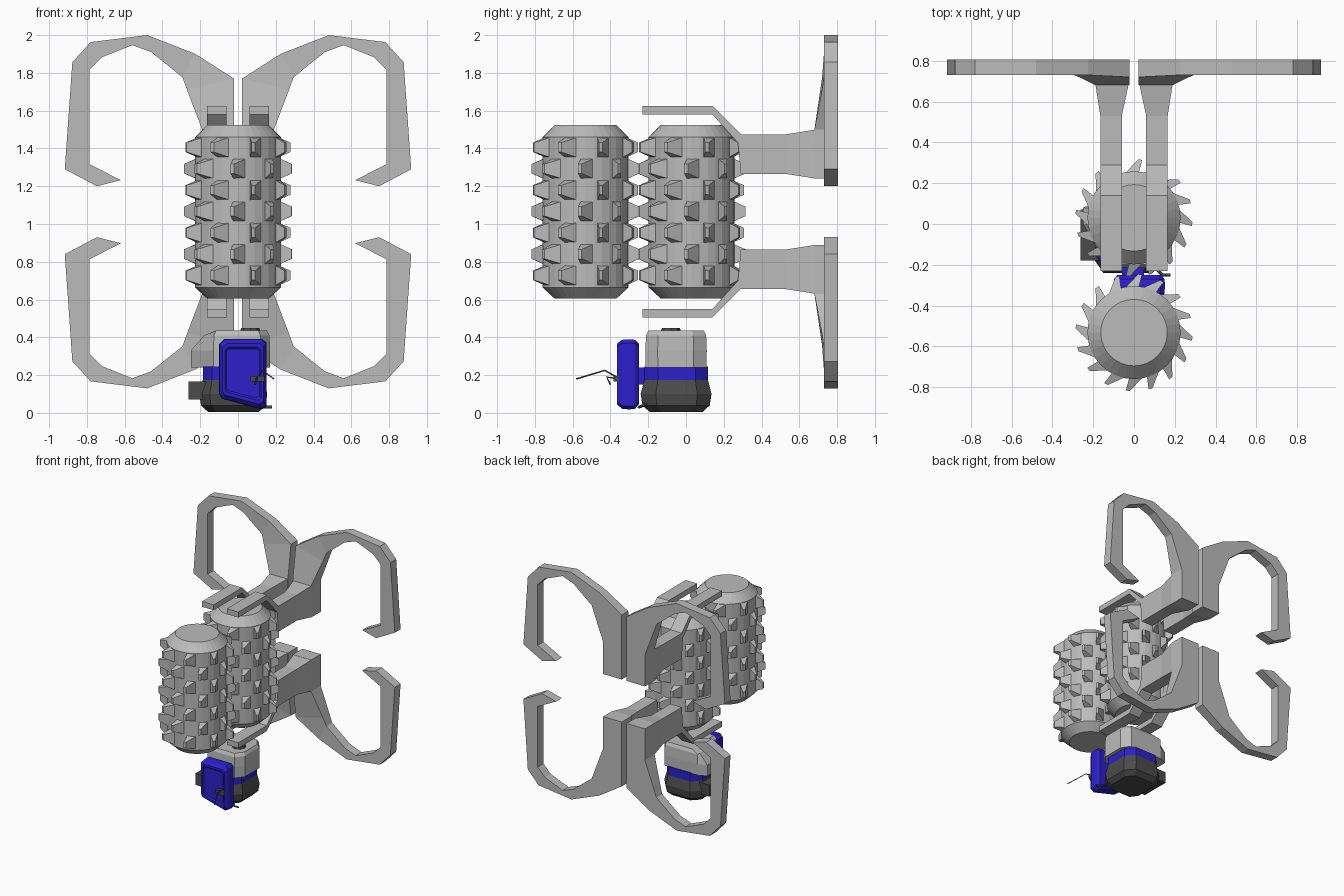
import bpy, bmesh, math
from mathutils import Vector

old = bpy.data.objects.get("Cube")
if old:
    bpy.data.objects.remove(old, do_unlink=True)


def material(name, rgb):
    m = bpy.data.materials.new(name)
    m.use_nodes = True
    m.diffuse_color = (*rgb, 1)
    m.node_tree.nodes["Principled BSDF"].inputs["Base Color"].default_value = (*rgb, 1)
    return m


GREY = material("light_grey", (0.5, 0.5, 0.5))
DARK = material("charcoal", (0.07, 0.07, 0.07))
BLUE = material("deep_blue", (0.025, 0.014, 0.6))


def finish(name, bm, mat):
    bmesh.ops.recalc_face_normals(bm, faces=bm.faces)
    me = bpy.data.meshes.new(name)
    bm.to_mesh(me)
    bm.free()
    me.materials.append(mat)
    ob = bpy.data.objects.new(name, me)
    bpy.context.collection.objects.link(ob)
    return ob


def add_loft(bm, rings):
    """Skin a list of equal point rings and cap both ends."""
    loops = [[bm.verts.new(p) for p in ring] for ring in rings]
    n = len(loops[0])
    for a, b in zip(loops, loops[1:]):
        for i in range(n):
            j = (i + 1) % n
            bm.faces.new((a[i], a[j], b[j], b[i]))
    bm.faces.new(loops[0][::-1])
    bm.faces.new(loops[-1])


def loft(name, rings, mat):
    bm = bmesh.new()
    add_loft(bm, rings)
    return finish(name, bm, mat)


def circle(r, z, y0, n=32):
    return [(r * math.cos(math.tau * i / n), y0 + r * math.sin(math.tau * i / n), z)
            for i in range(n)]


def stack(name, outline, levels, mat, centre=(0, 0)):
    """Stack scaled copies of a plan outline; levels are (z, scale)."""
    cx, cy = centre
    return loft(name, [[(cx + (x - cx) * s, cy + (y - cy) * s, z) for x, y in outline]
                       for z, s in levels], mat)


def box(name, lo, hi, mat):
    return stack(name, [(lo[0], lo[1]), (hi[0], lo[1]), (hi[0], hi[1]), (lo[0], hi[1])],
                 [(lo[2], 1), (hi[2], 1)], mat)


# Drums with staggered rows of hooked teeth
def drum(name, y0):
    bm = bmesh.new()
    add_loft(bm, [circle(r, z, y0) for r, z in
                  ((0.163, 0.605), (0.228, 0.665), (0.228, 1.46), (0.163, 1.525))])

    def polar(r, a, z):
        return (r * math.cos(a), y0 + r * math.sin(a), z)

    for row in range(7):
        z = 0.728 + 0.113 * row
        for k in range(8):
            a = math.tau * (k + 0.5 * (row % 2 == 0)) / 8
            base = [polar(0.215, a + da, z + dz) for da, dz in
                    ((-0.1, -0.057), (0.25, -0.057), (0.25, 0.057), (-0.1, 0.057))]
            tip = [polar(0.287, a + da, z + dz) for da, dz in
                   ((-0.14, -0.025), (-0.07, -0.025), (-0.07, 0.025), (-0.14, 0.025))]
            add_loft(bm, [base, tip])
    finish(name, bm, GREY)


drum("front_drum", -0.532)
drum("rear_drum", 0.03)

# Four arms: a stem reaching over the rear drum and a curled claw plate
# stem rows: y, x inner, x outer, z low, z high
STEM = [(-0.23, 0.06, 0.165, 1.58, 1.625), (0.14, 0.06, 0.165, 1.58, 1.625),
        (0.275, 0.06, 0.165, 1.43, 1.49), (0.29, 0.06, 0.165, 1.265, 1.475),
        (0.53, 0.06, 0.165, 1.265, 1.475), (0.69, 0.025, 0.19, 1.24, 1.5)]
# claw rows: outer x z, inner x z, front y
CLAW = [(0.022, 1.24, 0.19, 1.24, 0.68), (0.022, 1.5, 0.19, 1.5, 0.68),
        (0.022, 1.77, 0.27, 1.71, 0.72), (0.225, 1.9, 0.294, 1.777, 0.73),
        (0.36, 1.953, 0.46, 1.91, 0.73), (0.48, 2.0, 0.56, 1.947, 0.73),
        (0.78, 1.963, 0.72, 1.883, 0.73), (0.877, 1.857, 0.787, 1.815, 0.73),
        (0.917, 1.29, 0.787, 1.317, 0.73), (0.747, 1.2, 0.62, 1.232, 0.73)]
BACK, MID_Z = 0.805, 1.065

for side, sx in (("left", 1), ("right", -1)):
    for level, sz in (("upper", 1), ("lower", -1)):
        def place(x, y, z):
            return (sx * x, y, MID_Z + sz * (z - MID_Z))
        loft(f"{level}_{side}_stem",
             [[place(a, y, lo), place(b, y, lo), place(b, y, hi), place(a, y, hi)]
              for y, a, b, lo, hi in STEM], GREY)
        loft(f"{level}_{side}_claw",
             [[place(ox, f, oz), place(ix, f, iz), place(ix, BACK, iz), place(ox, BACK, oz)]
              for ox, oz, ix, iz, f in CLAW], GREY)

# Head unit: charcoal base, blue collar, grey housing
BODY = [(-0.15, -0.24), (0.09, -0.24), (0.155, -0.16), (0.155, 0.06),
        (0.09, 0.135), (-0.13, 0.135), (-0.205, 0.06), (-0.205, -0.16)]
MID = (-0.02, -0.05)
stack("base", BODY, [(0.005, 0.75), (0.04, 0.95), (0.1, 1.0), (0.175, 0.9)], DARK, MID)
stack("collar", BODY, [(0.17, 0.9), (0.245, 0.9)], BLUE, MID)
HOUSING = [(-0.25, 0.08), (-0.25, 0.0), (-0.13, -0.215), (0.12, -0.215),
           (0.17, -0.15), (0.17, 0.04), (0.12, 0.11), (-0.18, 0.11)]
bm_rings = []
for z, s, left in ((0.24, 0.99, -0.25), (0.33, 1, -0.25), (0.41, 0.98, -0.18), (0.435, 0.9, -0.12)):
    bm_rings.append([(max(left, x) if y > -0.1 else max(left, x * s), -0.05 + (y + 0.05) * s, z)
                     if x < 0 else (x * s, -0.05 + (y + 0.05) * s, z) for x, y in HOUSING])
loft("housing", bm_rings, GREY)
stack("top_cap", circle_xy := [(0.065 + 0.055 * math.cos(math.tau * i / 8),
                                -0.08 + 0.055 * math.sin(math.tau * i / 8)) for i in range(8)],
      [(0.43, 1), (0.45, 0.85)], DARK, (0.065, -0.08))
box("side_block", (-0.262, -0.18, 0.07), (-0.15, 0.07, 0.165), DARK)
box("panel_hinge", (-0.06, -0.27, 0.15), (0.05, -0.19, 0.24), BLUE)

# Blue panel with a slanted lower edge and a recessed front
PANEL = [(-0.1, 0.1), (-0.085, 0.075), (0.125, 0.018), (0.152, 0.035),
         (0.152, 0.37), (0.13, 0.39), (-0.075, 0.39), (-0.1, 0.365)]
PC = (0.026, 0.22)
loft("panel", [[(PC[0] + (x - PC[0]) * s, y, PC[1] + (z - PC[1]) * s) for x, z in PANEL]
               for y, s in ((-0.25, 0.86), (-0.27, 0.98), (-0.3, 1), (-0.34, 0.98),
                            (-0.365, 0.86), (-0.365, 0.76), (-0.355, 0.7))], BLUE)


# Antenna and small hooks
def wire(name, points, radius):
    cu = bpy.data.curves.new(name, "CURVE")
    cu.dimensions = "3D"
    cu.bevel_depth = radius
    cu.bevel_resolution = 0
    sp = cu.splines.new("POLY")
    sp.points.add(len(points) - 1)
    for p, co in zip(sp.points, points):
        p.co = (*co, 1)
    cu.use_fill_caps = True
    cu.materials.append(DARK)
    bpy.context.collection.objects.link(bpy.data.objects.new(name, cu))


wire("antenna", [(0.1, -0.35, 0.18), (0.13, -0.43, 0.225), (0.19, -0.58, 0.18)], 0.004)
wire("antenna_prong", [(0.1, -0.36, 0.18), (0.1, -0.42, 0.19), (0.09, -0.4, 0.15)], 0.005)
box("antenna_mount", (0.065, -0.385, 0.165), (0.14, -0.35, 0.195), DARK)
wire("lower_hook", [(0.09, -0.2, 0.05), (0.14, -0.25, 0.03), (0.18, -0.25, 0.03)], 0.008)
